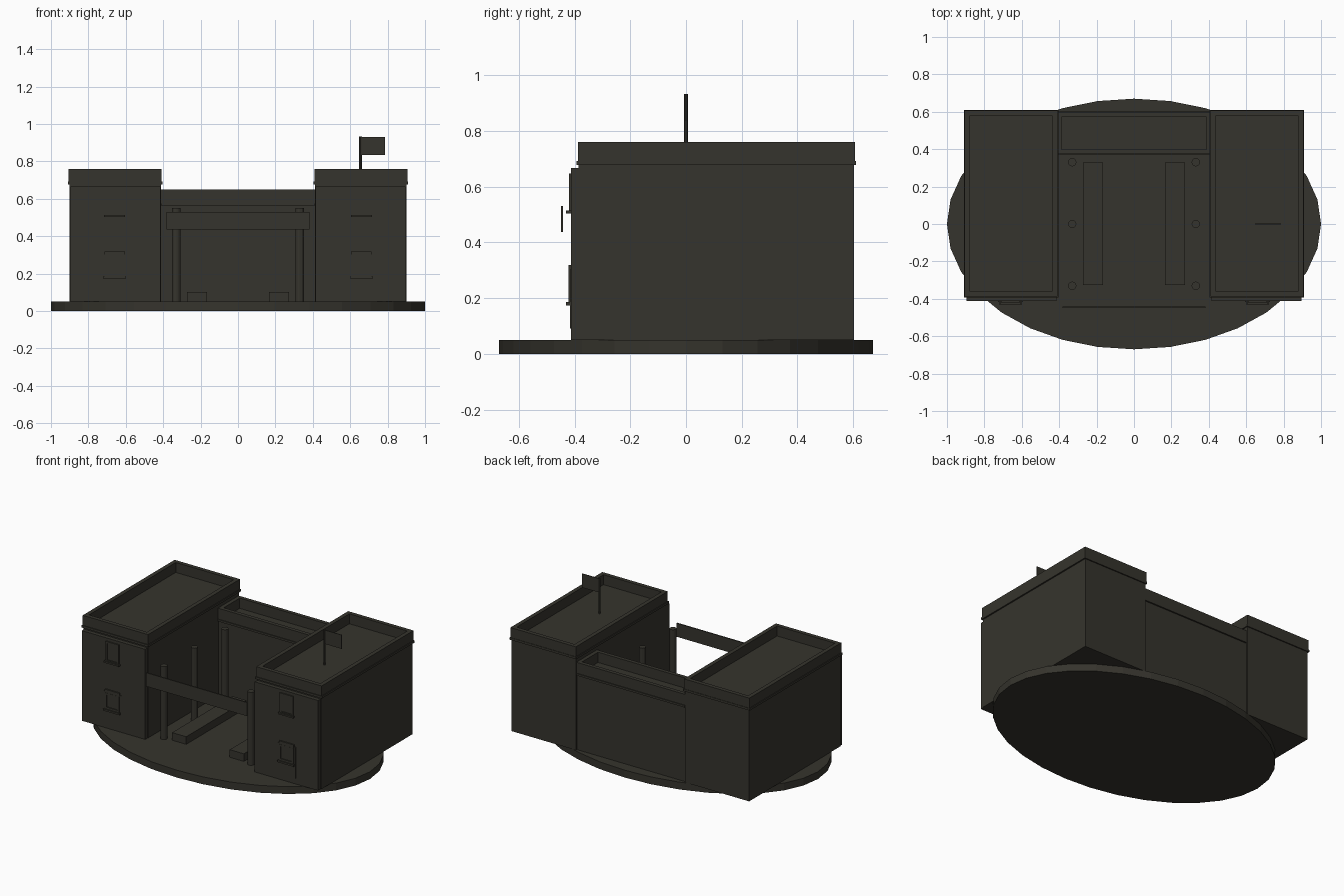
import bpy, bmesh, math

if "Cube" in bpy.data.objects:
    bpy.data.objects.remove(bpy.data.objects["Cube"])

mat = bpy.data.materials.new("dark olive")
mat.diffuse_color = (0.036, 0.034, 0.026, 1)
mat.use_nodes = True
mat.node_tree.nodes["Principled BSDF"].inputs["Base Color"].default_value = mat.diffuse_color


def finish(name, bm):
    me = bpy.data.meshes.new(name)
    bmesh.ops.recalc_face_normals(bm, faces=bm.faces)
    bm.to_mesh(me)
    bm.free()
    me.materials.append(mat)
    ob = bpy.data.objects.new(name, me)
    bpy.context.collection.objects.link(ob)
    return ob


def add_box(bm, x0, x1, y0, y1, z0, z1):
    vs = bmesh.ops.create_cube(bm, size=1)["verts"]
    for v in vs:
        v.co.x = x1 if v.co.x > 0 else x0
        v.co.y = y1 if v.co.y > 0 else y0
        v.co.z = z1 if v.co.z > 0 else z0


def box(name, *dims):
    bm = bmesh.new()
    add_box(bm, *dims)
    return finish(name, bm)


def cylinder(name, x, y, r, z0, z1, sides, sy=1.0):
    bm = bmesh.new()
    lo, hi = [], []
    for i in range(sides):
        a = 2 * math.pi * i / sides
        px, py = x + r * math.cos(a), y + r * sy * math.sin(a)
        lo.append(bm.verts.new((px, py, z0)))
        hi.append(bm.verts.new((px, py, z1)))
    bm.faces.new(lo)
    bm.faces.new(hi)
    for i in range(sides):
        j = (i + 1) % sides
        bm.faces.new((lo[i], lo[j], hi[j], hi[i]))
    return finish(name, bm)


def parapet(name, x0, x1, y0, y1, z0, z1, t):
    # four low walls around a sunken roof
    bm = bmesh.new()
    add_box(bm, x0, x1, y0, y0 + t, z0, z1)
    add_box(bm, x0, x1, y1 - t, y1, z0, z1)
    add_box(bm, x0, x0 + t, y0 + t, y1 - t, z0, z1)
    add_box(bm, x1 - t, x1, y0 + t, y1 - t, z0, z1)
    return finish(name, bm)


def window_frame(name, x0, x1, y0, y1, z0, z1, t):
    bm = bmesh.new()
    add_box(bm, x0, x1, y0, y1, z0, z0 + t)
    add_box(bm, x0, x1, y0, y1, z1 - t, z1)
    add_box(bm, x0, x0 + t, y0, y1, z0 + t, z1 - t)
    add_box(bm, x1 - t, x1, y0, y1, z0 + t, z1 - t)
    return finish(name, bm)


# oval ground slab
cylinder("ground_slab", 0, 0, 1.0, 0, 0.05, 32, 0.67)

# two side wings
for side, s in (("left", -1), ("right", 1)):
    def span(a, b):
        return tuple(sorted((s * a, s * b)))

    box(side + "_wing", *span(0.413, 0.90), -0.385, 0.602, 0.05, 0.69)
    box(side + "_cornice", *span(0.405, 0.91), -0.393, 0.61, 0.677, 0.692)
    parapet(side + "_parapet", *span(0.41, 0.905), -0.388, 0.607, 0.685, 0.76, 0.028)
    box(side + "_facade", *span(0.415, 0.895), -0.412, -0.38, 0.05, 0.667)

    # upper window
    c = s * 0.66
    box(side + "_upper_glass", c - 0.042, c + 0.042, -0.415, -0.41, 0.515, 0.64)
    window_frame(side + "_upper_frame", c - 0.05, c + 0.05, -0.42, -0.41, 0.51, 0.647, 0.012)
    box(side + "_upper_sill", c - 0.057, c + 0.057, -0.43, -0.41, 0.503, 0.514)
    # lower window with surround
    box(side + "_lower_surround", c - 0.067, c + 0.067, -0.416, -0.41, 0.09, 0.302)
    box(side + "_lower_header", c - 0.055, c + 0.055, -0.421, -0.41, 0.295, 0.318)
    window_frame(side + "_lower_frame", c - 0.055, c + 0.055, -0.422, -0.41, 0.185, 0.295, 0.014)
    box(side + "_lower_sill", c - 0.062, c + 0.062, -0.43, -0.41, 0.173, 0.185)

    # courtyard posts and bench
    for i, y in enumerate((-0.33, 0, 0.33)):
        cylinder(f"{side}_post_{i + 1}", s * 0.33, y, 0.022, 0.05, 0.55, 12)
    box(side + "_bench", *span(0.165, 0.272), -0.325, 0.328, 0.05, 0.102)

# rear connecting block
box("rear_block", -0.413, 0.413, 0.378, 0.592, 0.05, 0.58)
box("rear_cornice", -0.41, 0.41, 0.368, 0.602, 0.562, 0.576)
parapet("rear_parapet", -0.413, 0.413, 0.373, 0.597, 0.574, 0.65, 0.026)

# sign board hanging over the entrance
box("entrance_board", -0.382, 0.382, -0.449, -0.441, 0.437, 0.53)

# flag on the right roof
cylinder("flag_pole", 0.655, 0, 0.007, 0.69, 0.932, 8)
box("flag", 0.655, 0.787, -0.002, 0.002, 0.835, 0.93)
